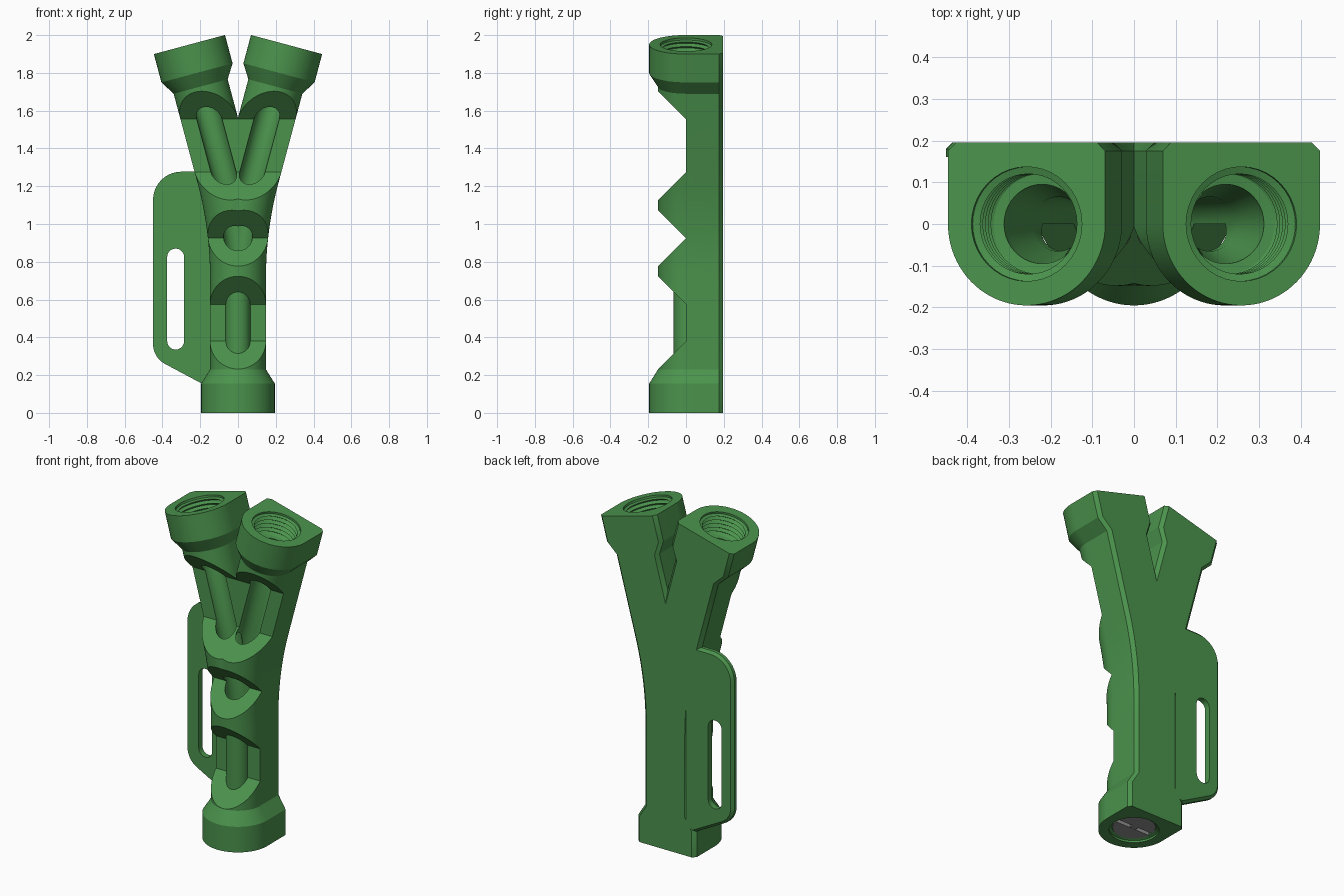
import bpy, bmesh, math
from mathutils import Matrix

if "Cube" in bpy.data.objects:
    bpy.data.objects.remove(bpy.data.objects["Cube"])

TILT = math.radians(15)
FORK = 0.99                       # height where the two arm axes meet
ARM = 0.96 / math.cos(TILT)       # fork to arm tip
TAN = 0.275                       # tangent length of the bend
BEND = TAN / math.tan(TILT / 2)   # bend radius
BACK = 0.195


def material(name, rgb):
    m = bpy.data.materials.new(name)
    m.diffuse_color = (*rgb, 1)
    m.use_nodes = True
    m.node_tree.nodes["Principled BSDF"].inputs["Base Color"].default_value = m.diffuse_color
    return m


green = material("green", (0.07, 0.29, 0.073))
grey = material("grey", (0.28, 0.28, 0.28))


def finish(name, bm, mat):
    bmesh.ops.recalc_face_normals(bm, faces=bm.faces[:])
    me = bpy.data.meshes.new(name)
    bm.to_mesh(me)
    bm.free()
    ob = bpy.data.objects.new(name, me)
    bpy.context.collection.objects.link(ob)
    me.materials.append(mat)
    return ob


def activate(ob):
    bpy.ops.object.select_all(action='DESELECT')
    ob.select_set(True)
    bpy.context.view_layer.objects.active = ob


def cut(ob, cutter):
    """Subtract the cutter and discard it."""
    cutter.hide_render = True
    mod = ob.modifiers.new("cut", 'BOOLEAN')
    mod.operation, mod.solver, mod.object = 'DIFFERENCE', 'EXACT', cutter
    activate(ob)
    bpy.ops.object.modifier_apply(modifier=mod.name)
    bpy.data.objects.remove(cutter)


def smooth(ob):
    activate(ob)
    bpy.ops.object.shade_smooth_by_angle(angle=math.radians(25))


def d_section(r):
    """Round front, flat back with small chamfers."""
    pts = [(r, 0.175), (r - 0.02, BACK), (0.02 - r, BACK), (-r, 0.175)]
    for i in range(41):
        a = math.pi * (1 + i / 40)
        pts.append((r * math.cos(a), r * math.sin(a)))
    return pts


def circle(r, n=40):
    return [(r * math.cos(2 * math.pi * i / n), r * math.sin(2 * math.pi * i / n))
            for i in range(n)]


def loft(stations, section):
    """Skin sections along (x, z, tilt, radius) stations."""
    bm = bmesh.new()
    rings = []
    for x, z, a, r in stations:
        rings.append([bm.verts.new((x + u * math.cos(a), v, z - u * math.sin(a)))
                      for u, v in section(r)])
    n = len(rings[0])
    for lo, hi in zip(rings, rings[1:]):
        for i in range(n):
            j = (i + 1) % n
            bm.faces.new((lo[i], lo[j], hi[j], hi[i]))
    bm.faces.new(rings[0])
    bm.faces.new(rings[-1])
    return bm


def branch(end, r):
    """Stem, bend and right arm; end lists (depth from the tip, radius)."""
    st = [(0, d, 0, q) for d, q in end]
    for i in range(13):
        a = TILT * i / 12
        st.append((BEND * (1 - math.cos(a)), FORK - TAN + BEND * math.sin(a), a, r))
    for d, q in reversed(end):
        s = ARM - d
        st.append((s * math.sin(TILT), FORK + s * math.cos(TILT), TILT, q))
    return st


def fork(name, stations, section):
    """Keep the right half of a branch and mirror it."""
    bm = loft(stations, section)
    geom = bm.verts[:] + bm.edges[:] + bm.faces[:]
    bmesh.ops.bisect_plane(bm, geom=geom, dist=1e-5, plane_co=(0, 0, 0),
                           plane_no=(1, 0, 0), clear_inner=True)
    for v in bm.verts:
        if abs(v.co.x) < 1e-4:
            v.co.x = 0
    geom = bm.verts[:] + bm.edges[:] + bm.faces[:]
    bmesh.ops.mirror(bm, geom=geom, matrix=Matrix(), merge_dist=1e-5, axis='X')
    return finish(name, bm, green)


def prism(pts, axis, lo, hi):
    """Extrude (a, z) points along x or y."""
    bm = bmesh.new()
    place = (lambda p: (lo, p[0], p[1])) if axis == 'x' else (lambda p: (p[0], lo, p[1]))
    f = bm.faces.new([bm.verts.new(place(p)) for p in pts])
    ext = bmesh.ops.extrude_face_region(bm, geom=[f])['geom']
    d = hi - lo
    bmesh.ops.translate(bm, vec=(d, 0, 0) if axis == 'x' else (0, d, 0),
                        verts=[v for v in ext if isinstance(v, bmesh.types.BMVert)])
    bmesh.ops.recalc_face_normals(bm, faces=bm.faces[:])
    return bm


def arc(cx, cz, r, a0, a1, n=10):
    return [(cx + r * math.cos(math.radians(a0 + (a1 - a0) * i / n)),
             cz + r * math.sin(math.radians(a0 + (a1 - a0) * i / n))) for i in range(n + 1)]


# Forked body with a thicker collar on each end
body = fork("forked_body", branch([(0, 0.195), (0.155, 0.195), (0.23, 0.148)], 0.148), d_section)

# Front notches
notch = [(-0.25, 0.13), (0, 0.38), (0, 0.575), (-0.175, 0.75), (0, 0.925),
         (-0.175, 1.1), (0, 1.275), (0, 1.555), (-0.25, 1.805)]
cut(body, finish("notch_cutter", prism(notch, 'x', -0.6, 0.6), green))

# Bore through all branches, with threaded sockets
socket = [(-0.02, 0.137), (0.012, 0.137)]
for k in range(5):
    socket += [(0.018 + 0.025 * k, 0.12), (0.030 + 0.025 * k, 0.137)]
socket += [(0.142, 0.12), (0.145, 0.095), (0.17, 0.095), (0.29, 0.065)]
cut(body, fork("bore_cutter", branch(socket, 0.065), circle))
smooth(body)

# Side handle plate with chamfered back edge and a hand slot
outline = ([(-0.135, 0.19), (-0.135, 1.0), (-0.20, 1.277)] + arc(-0.30, 1.127, 0.15, 90, 180)
           + arc(-0.33, 0.365, 0.12, 180, 241) + [(-0.195, 0.157)])
bm = prism(outline, 'y', 0.16, BACK)
rim = [e for e in bm.edges if all(v.co.y > BACK - 1e-4 for v in e.verts)
       and all(v.co.x < -0.19 for v in e.verts)]
bmesh.ops.bevel(bm, geom=rim, offset=0.015, segments=1, affect='EDGES')
handle = finish("side_handle", bm, green)
slot = arc(-0.33, 0.825, 0.045, 0, 180) + arc(-0.33, 0.38, 0.045, 180, 360)
cut(handle, finish("slot_cutter", prism(slot, 'y', 0.1, 0.3), green))
smooth(handle)

# Grey valve pin with a slotted screw head at the base
pin = [(0, 0.015, 0, 0.118), (0, 0.14, 0, 0.118), (0, 0.15, 0, 0.063),
       (0, 0.66, 0, 0.063), (0, 0.72, 0, 0.02)]
valve = finish("valve_pin", loft(pin, circle), grey)
bar = [(-0.013, -0.02), (0.013, -0.02), (0.013, 0.04), (-0.013, 0.04)]
cut(valve, finish("screw_slot_cutter", prism(bar, 'x', -0.2, 0.2), grey))
smooth(valve)
hub = finish("screw_hub", loft([(0, 0.016, 0, 0.022), (0, 0.06, 0, 0.022)],
                               lambda r: circle(r, 20)), grey)
smooth(hub)
